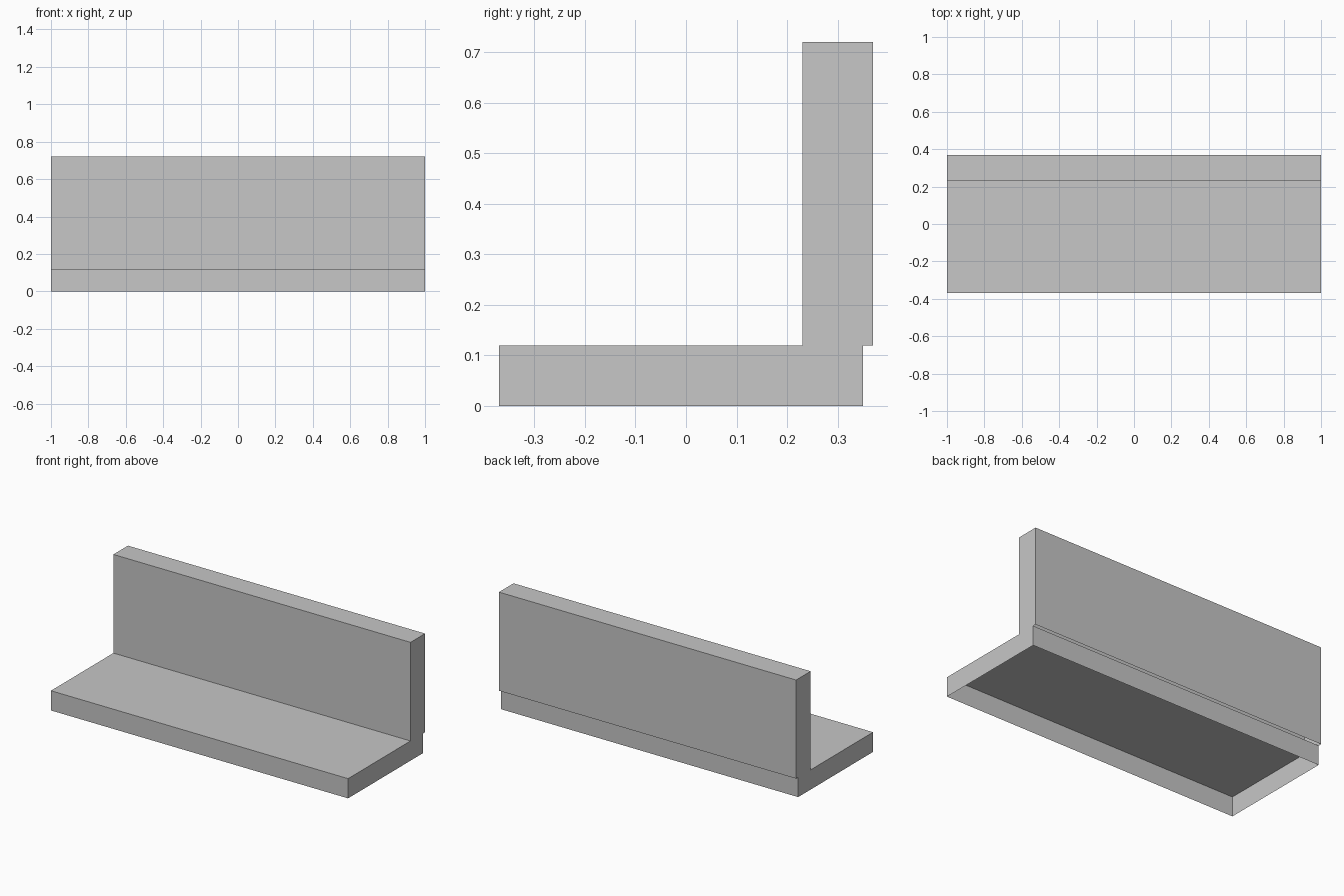
import bpy, bmesh

if "Cube" in bpy.data.objects:
    bpy.data.objects.remove(bpy.data.objects["Cube"])

# One plain grey for the whole piece
grey = bpy.data.materials.new("plain_grey")
grey.diffuse_color = (0.57, 0.57, 0.57, 1.0)
grey.use_nodes = True
grey.node_tree.nodes["Principled BSDF"].inputs["Base Color"].default_value = grey.diffuse_color

# Side profile (y, z): low base with a tall back that overhangs slightly at the rear
profile = [(0.35, 0.0), (0.35, 0.12), (0.37, 0.12), (0.37, 0.72),
           (0.23, 0.72), (0.23, 0.12), (-0.37, 0.12), (-0.37, 0.0)]
open_edges = {1, 7}  # overhang underside and base underside are open

bm = bmesh.new()
right = [bm.verts.new((1.0, y, z)) for y, z in profile]
left = [bm.verts.new((-1.0, y, z)) for y, z in profile]

# End caps
bm.faces.new(right)
bm.faces.new(left[::-1])

# Long faces joining the two ends
n = len(profile)
for i in range(n):
    if i not in open_edges:
        j = (i + 1) % n
        bm.faces.new((right[j], right[i], left[i], left[j]))

mesh = bpy.data.meshes.new("bench_shell")
bm.to_mesh(mesh)
bm.free()
mesh.materials.append(grey)
bench = bpy.data.objects.new("bench_shell", mesh)
bpy.context.collection.objects.link(bench)
